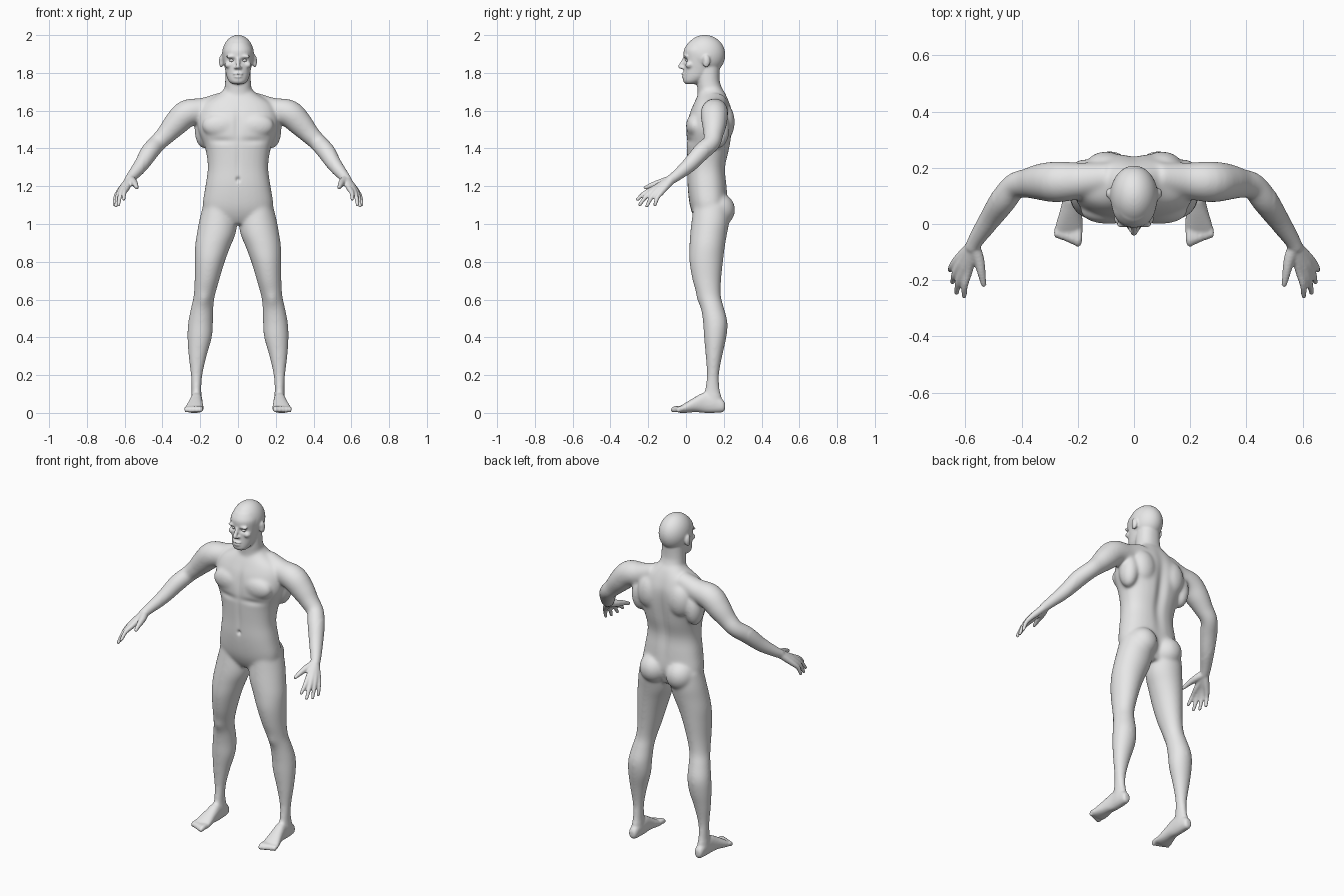
import bpy, bmesh, math
from mathutils import Vector, Matrix

cube = bpy.data.objects.get("Cube")
if cube:
    bpy.data.objects.remove(cube)

skin_mat = bpy.data.materials.new("plain_grey_skin")
skin_mat.use_nodes = True
grey = (0.8, 0.8, 0.8, 1)
skin_mat.diffuse_color = grey
skin_mat.node_tree.nodes["Principled BSDF"].inputs["Base Color"].default_value = grey

SIDES = 28
bm = bmesh.new()


def spline(rows, steps=4):
    """Smooth curve through rows of numbers."""
    pts = [Vector(r) for r in rows]
    last = len(pts) - 1
    out = []
    for i in range(last):
        a, b = pts[max(i - 1, 0)], pts[i]
        c, d = pts[i + 1], pts[min(i + 2, last)]
        for k in range(steps):
            t = k / steps
            out.append(b + (c - a) * (t / 2)
                       + (a * 2 - b * 5 + c * 4 - d) * (t * t / 2)
                       + (b * 3 - a - c * 3 + d) * (t ** 3 / 2))
    return out + [pts[last]]


def bridge(rings):
    """Closed skin over a run of rings."""
    loops = [[bm.verts.new(p) for p in ring] for ring in rings]
    for a, b in zip(loops, loops[1:]):
        for i in range(SIDES):
            j = (i + 1) % SIDES
            bm.faces.new((a[i], a[j], b[j], b[i]))
    bm.faces.new(loops[0][::-1])
    bm.faces.new(loops[-1])


def bend(value, power):
    return math.copysign(abs(value) ** power, value)


def loft(rows, axis="z", power=0.9):
    """Rows are: position on axis, then low and high bounds across it."""
    rings = []
    for t, u0, u1, v0, v1 in spline(rows):
        ring = []
        for i in range(SIDES):
            ang = math.tau * i / SIDES
            u = (u0 + u1) / 2 + (u1 - u0) / 2 * bend(math.cos(ang), power)
            v = (v0 + v1) / 2 + (v1 - v0) / 2 * bend(math.sin(ang), power)
            ring.append((u, v, t) if axis == "z" else (u, t, v))
        rings.append(ring)
    bridge(rings)


def centred(rows):
    return [(z, -w, w, front, back) for z, w, front, back in rows]


def blob(centre, radii):
    m = Matrix.Translation(centre) @ Matrix.Diagonal((*radii, 1))
    bmesh.ops.create_icosphere(bm, subdivisions=4, radius=1, matrix=m)


def tube(rows):
    """Round limb through points x, y, z, radius with a rounded tip."""
    pts = spline(rows)
    rings = []
    for i, p in enumerate(pts):
        ahead = pts[min(i + 1, len(pts) - 1)].xyz - pts[max(i - 1, 0)].xyz
        side = ahead.cross(Vector((0.3, 0.5, 1))).normalized()
        up = side.cross(ahead).normalized()
        ring = []
        for k in range(SIDES):
            ang = math.tau * k / SIDES
            ring.append(p.xyz + (side * math.cos(ang) + up * math.sin(ang)) * p.w)
        rings.append(ring)
    bridge(rings)
    blob(pts[-1].xyz, [pts[-1].w] * 3)


# Leg: height, inner, outer, front, back
loft([(1.10, .02, .185, .04, .23), (1.02, .005, .205, .03, .23),
      (.95, .012, .218, .022, .218), (.88, .04, .228, .018, .206),
      (.80, .07, .23, .018, .196), (.70, .10, .23, .035, .186),
      (.62, .122, .235, .06, .185), (.56, .13, .248, .078, .2),
      (.48, .132, .264, .09, .22), (.40, .138, .268, .095, .214),
      (.30, .166, .262, .104, .192), (.20, .188, .25, .11, .175),
      (.12, .194, .246, .10, .18), (.05, .19, .25, .09, .195),
      (.02, .2, .24, .1, .19)], power=1)

# Foot: depth, inner, outer, bottom, top
loft([(.207, .208, .235, .02, .05), (.195, .196, .245, .004, .07),
      (.15, .19, .25, 0, .1), (.10, .188, .252, 0, .11),
      (.05, .186, .263, .004, .085), (0, .182, .278, 0, .055),
      (-.03, .183, .283, 0, .036), (-.045, .19, .275, .006, .028)], axis="y")
for i in range(5):
    x, tip, r = .2 + .0185 * i, -.067 + .007 * i, .016 - .0012 * i
    tube([(x, -.015, .022, r), (x, tip / 2 - .02, .022, r), (x, tip, r, r * .9)])

# Shoulder and arm
tube([(.08, .165, 1.645, .055), (.18, .155, 1.605, .064), (.27, .15, 1.585, .073),
      (.33, .15, 1.53, .066), (.38, .145, 1.475, .053), (.425, .135, 1.43, .047),
      (.465, .085, 1.385, .048), (.51, .02, 1.315, .04),
      (.555, -.045, 1.26, .03), (.575, -.08, 1.235, .026)])

# Hand: fingers fan out from the wrist through the knuckles
wrist = Vector((.573, -.075, 1.237))
first, final = Vector((.59, -.17, 1.188)), Vector((.632, -.13, 1.168))
tips = [(.605, -.257, 1.13), (.632, -.245, 1.102), (.646, -.207, 1.095), (.655, -.165, 1.1)]
for i, tip in enumerate(tips):
    knuckle = first.lerp(final, i / 3) + Vector((.004, -.006, .004)) * (i % 3 > 0)
    middle = knuckle.lerp(Vector(tip), .5) + Vector((.005, -.004, .006))
    tube([(*wrist, .022), (*wrist.lerp(knuckle, .55), .019), (*knuckle, .0155),
          (*middle, .0125), (*tip, .0095)])
tube([(*wrist, .023), (.553, -.125, 1.222, .02), (.543, -.175, 1.208, .015),
      (.535, -.215, 1.192, .0105)])

# Muscle masses and face features that come in pairs
blob((.09, .045, 1.52), (.1, .045, .065))        # chest
blob((.10, .2, 1.54), (.075, .058, .1))          # shoulder blade
blob((.18, .17, 1.5), (.05, .06, .1))            # side of back
blob((.087, .168, 1.075), (.086, .092, .09))     # buttock
blob((.088, .107, 1.862), (.013, .021, .034))    # ear
blob((.035, -.002, 1.886), (.03, .012, .009))    # brow
blob((.05, .018, 1.842), (.021, .022, .018))     # cheek
blob((.011, -.018, 1.827), (.01, .012, .008))    # nostril

# Mirror every paired part to the other side
copy = bmesh.ops.duplicate(bm, geom=bm.verts[:] + bm.edges[:] + bm.faces[:])["geom"]
for v in copy:
    if isinstance(v, bmesh.types.BMVert):
        v.co.x *= -1

# Torso and neck: height, half width, front, back
loft(centred([(1.0, .09, .065, .19), (1.04, .165, .04, .205), (1.10, .187, .02, .222),
              (1.20, .173, .008, .217), (1.30, .16, .007, .21), (1.40, .174, .004, .232),
              (1.50, .212, .002, .246), (1.58, .21, .017, .248), (1.64, .18, .042, .232),
              (1.69, .1, .066, .21), (1.72, .07, .075, .19)]), power=.85)
loft(centred([(1.62, .08, .07, .22), (1.68, .075, .062, .208), (1.74, .069, .058, .183),
              (1.78, .067, .055, .178), (1.84, .065, .05, .18)]))

# Head: skull, face and jaw, nose, lips
blob((0, .1, 1.895), (.085, .108, .106))
loft(centred([(1.74, .028, 0, .05), (1.753, .046, -.014, .085), (1.78, .06, -.015, .125),
              (1.82, .069, -.012, .15), (1.87, .077, -.011, .16),
              (1.92, .078, -.012, .16), (1.96, .06, .012, .15)]), power=.95)
tube([(0, -.008, 1.878, .009), (0, -.02, 1.852, .011), (0, -.031, 1.833, .012)])
blob((0, -.012, 1.794), (.027, .014, .007))
blob((0, -.011, 1.780), (.023, .013, .007))

bmesh.ops.recalc_face_normals(bm, faces=bm.faces[:])


def make_object(name, source):
    mesh = bpy.data.meshes.new(name)
    source.to_mesh(mesh)
    obj = bpy.data.objects.new(name, mesh)
    bpy.context.collection.objects.link(obj)
    mesh.materials.append(skin_mat)
    mesh.polygons.foreach_set("use_smooth", [True] * len(mesh.polygons))
    return obj


# Fuse all parts into one continuous skin
body = make_object("body", bm)
bm.free()
fuse = body.modifiers.new("fuse", "REMESH")
fuse.mode = "VOXEL"
fuse.voxel_size = .005
fuse.use_smooth_shade = True
fused = bpy.data.meshes.new_from_object(
    body.evaluated_get(bpy.context.evaluated_depsgraph_get()))
body.modifiers.clear()
bm = bmesh.new()
bm.from_mesh(fused)
bpy.data.meshes.remove(fused)


def relax(rule, times):
    verts = [v for v in bm.verts if rule(v.co)]
    for _ in range(times):
        bmesh.ops.smooth_vert(bm, verts=verts, factor=.5,
                              use_axis_x=True, use_axis_y=True, use_axis_z=True)


relax(lambda c: .1 < c.z < 1.73 and abs(c.x) < .5, 22)
relax(lambda c: True, 4)

# Sculpted hollows and swellings: centre, reach, push along depth
dents = [((0, .25, 1.4), (.03, .08, .2), -.016),        # spine
         ((0, .01, 1.235), (.01, .04, .012), .012),     # navel
         ((0, 0, 1.53), (.02, .06, .08), .008),         # breastbone
         ((0, 0, 1.33), (.014, .04, .1), .004),         # belly line
         ((.09, 0, 1.44), (.07, .05, .018), .007),      # below chest
         ((.18, .07, .6), (.03, .04, .04), -.007),      # kneecap
         ((.033, -.01, 1.866), (.017, .02, .01), .013), # eye socket
         ((0, -.02, 1.787), (.022, .02, .004), .006),   # mouth
         ((.092, .095, 1.862), (.01, .012, .016), .006)]  # ear hollow
for v in bm.verts:
    co = Vector((abs(v.co.x), v.co.y, v.co.z))
    for centre, reach, push in dents:
        d = sum(((a - b) / r) ** 2 for a, b, r in zip(co, centre, reach))
        if d < 8:
            v.co.y += push * math.exp(-d)
relax(lambda c: True, 1)
bm.to_mesh(body.data)
bm.free()
body.data.polygons.foreach_set("use_smooth", [True] * len(body.data.polygons))

# Eyes
for name, s in (("left_eye", 1), ("right_eye", -1)):
    bm = bmesh.new()
    blob((s * .033, .012, 1.866), (.014, .014, .009))
    make_object(name, bm)
    bm.free()
